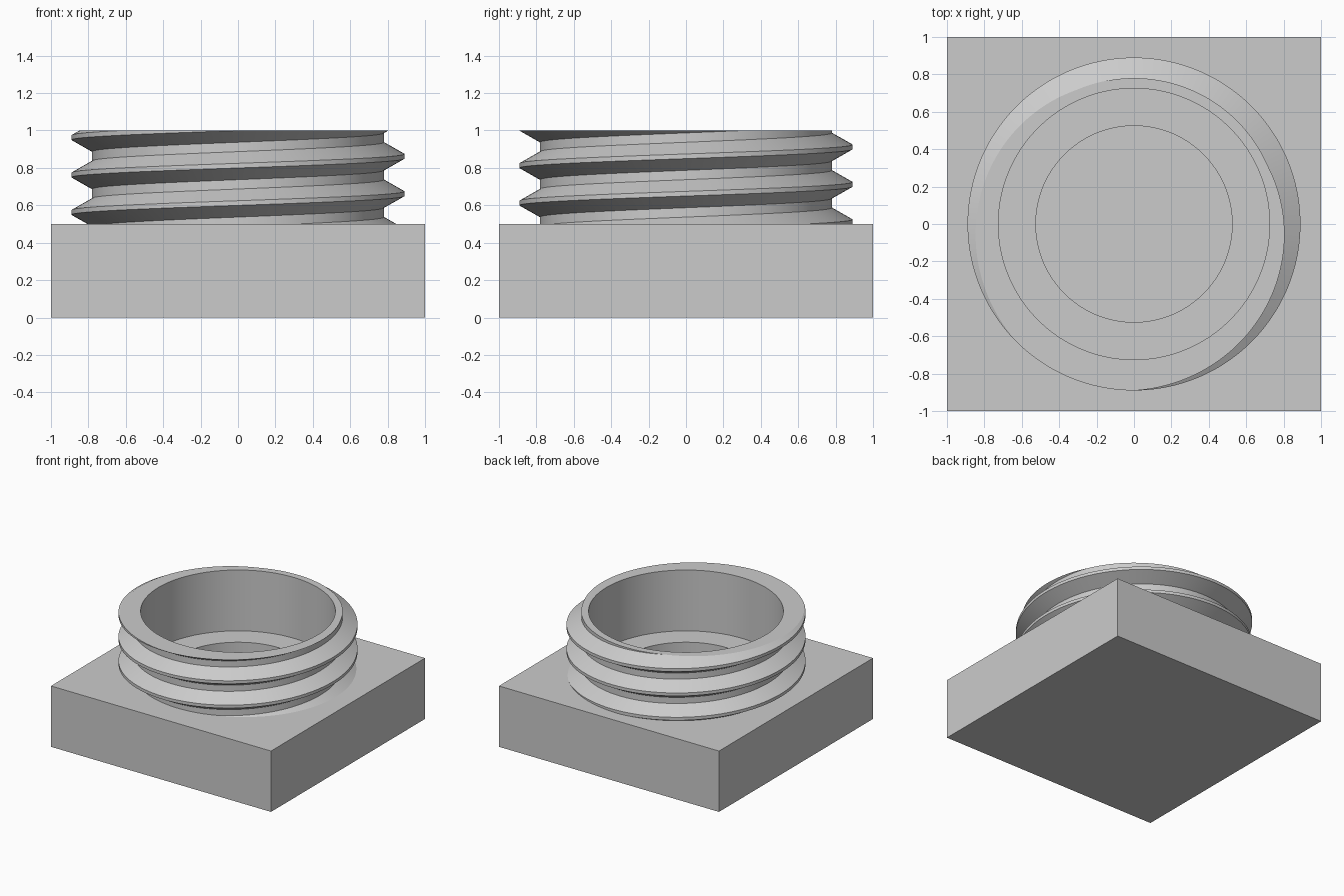
import bpy, bmesh, math

if "Cube" in bpy.data.objects:
    bpy.data.objects.remove(bpy.data.objects["Cube"])

SEG = 192
BASE_TOP, RIM = 0.5, 1.0
MAJOR, MINOR, BORE, WELL = 0.89, 0.78, 0.725, 0.525
PITCH, CREST_Z = 0.2, 0.662          # thread pitch, crest height at angle 0
CREST, FLANK = 0.0125, 0.075         # half crest width, crest centre to root edge

grey = bpy.data.materials.new("grey")
grey.diffuse_color = (0.6, 0.6, 0.6, 1)
grey.use_nodes = True
grey.node_tree.nodes["Principled BSDF"].inputs["Base Color"].default_value = grey.diffuse_color


def finish(obj):
    obj.data.materials.clear()
    obj.data.materials.append(grey)
    bpy.ops.object.select_all(action='DESELECT')
    obj.select_set(True)
    bpy.context.view_layer.objects.active = obj
    bpy.ops.object.shade_smooth_by_angle(angle=math.radians(25))


def thread_radius(angle, z):
    """Radius of the trapezoid thread at one angle and height."""
    d = (z - CREST_Z - PITCH * angle / math.tau) % PITCH
    d = min(d, PITCH - d)
    t = min(max((d - CREST) / (FLANK - CREST), 0), 1)
    return MAJOR + (MINOR - MAJOR) * t


def neck_section(angle):
    """Thread outline cut off at base and rim, then across the rim and down the bore."""
    points = []
    for turn in range(-3, 4):
        for offset in (-CREST, CREST, FLANK, PITCH - FLANK):
            z = CREST_Z + PITCH * (angle / math.tau + turn) + offset
            z = min(max(z, BASE_TOP), RIM)
            points.append((thread_radius(angle, z), z))
    return points + [(BORE, RIM), (BORE, BASE_TOP)]


# Square base block with a round blind well
bpy.ops.mesh.primitive_cube_add(size=1, location=(0, 0, BASE_TOP / 2))
base = bpy.context.object
base.name = "base_block"
base.scale = (2, 2, BASE_TOP)
bpy.ops.object.transform_apply(location=True, scale=True)
bpy.ops.mesh.primitive_cylinder_add(vertices=128, radius=WELL, depth=1, location=(0, 0, 0.6))
cutter = bpy.context.object
cutter.name = "well_cutter"
cutter.hide_render = True
cut = base.modifiers.new("well", 'BOOLEAN')
cut.operation = 'DIFFERENCE'
cut.solver = 'EXACT'
cut.object = cutter
bpy.context.view_layer.objects.active = base
bpy.ops.object.modifier_apply(modifier=cut.name)
bpy.data.objects.remove(cutter)
finish(base)

# Hollow neck with a right-handed outside thread
bm = bmesh.new()
columns = []
for i in range(SEG + 1):
    a = math.tau * i / SEG
    columns.append([bm.verts.new((r * math.cos(a), r * math.sin(a), z))
                    for r, z in neck_section(a)])
for left, right in zip(columns, columns[1:]):
    for k in range(len(left) - 1):
        bm.faces.new((left[k], right[k], right[k + 1], left[k + 1]))
bmesh.ops.remove_doubles(bm, verts=bm.verts, dist=1e-4)
bmesh.ops.dissolve_degenerate(bm, edges=bm.edges, dist=1e-5)
mesh = bpy.data.meshes.new("threaded_neck")
bm.to_mesh(mesh)
bm.free()
neck = bpy.data.objects.new("threaded_neck", mesh)
bpy.context.collection.objects.link(neck)
finish(neck)
